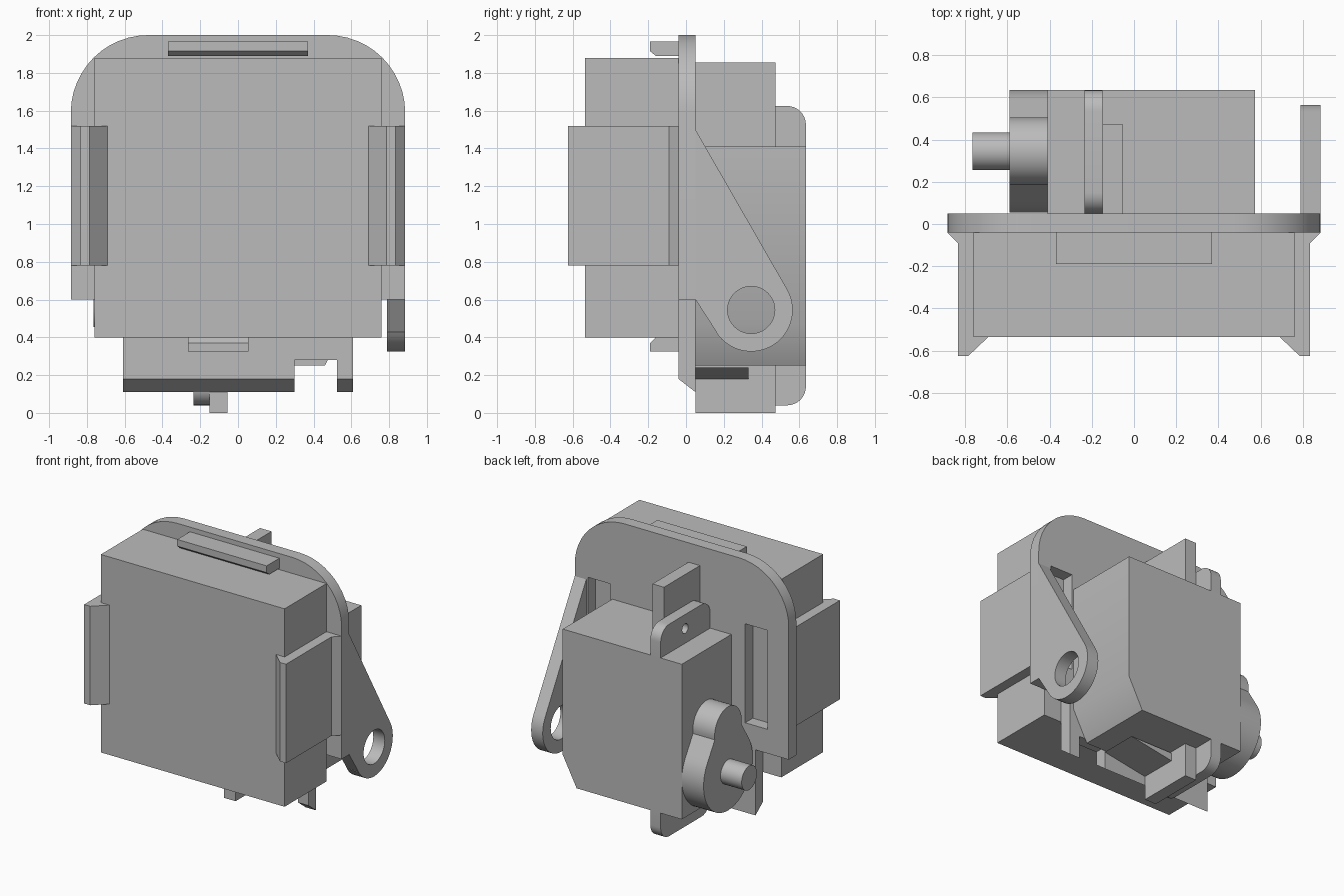
import bpy, bmesh, math

if "Cube" in bpy.data.objects:
    bpy.data.objects.remove(bpy.data.objects["Cube"])

grey = bpy.data.materials.new("plain grey")
grey.diffuse_color = (0.5, 0.5, 0.5, 1)
grey.use_nodes = True
grey.node_tree.nodes["Principled BSDF"].inputs["Base Color"].default_value = grey.diffuse_color


def arc(cx, cy, r, a0, a1, n=12):
    """Points on an arc, angles in degrees."""
    return [(cx + r * math.cos(math.radians(a0 + (a1 - a0) * i / n)),
             cy + r * math.sin(math.radians(a0 + (a1 - a0) * i / n))) for i in range(n + 1)]


def circle(cx, cy, r, n=40):
    return arc(cx, cy, r, 0, 360, n)[:-1]


def rect(u0, u1, v0, v1):
    return [(u0, v0), (u1, v0), (u1, v1), (u0, v1)]


def prism(name, axis, lo, hi, *loops):
    """Extrude an outline (further loops are holes) along an axis from lo to hi."""
    cu = bpy.data.curves.new(name, 'CURVE')
    cu.dimensions, cu.fill_mode, cu.extrude = '2D', 'BOTH', (hi - lo) / 2
    for pts in loops:
        s = cu.splines.new('POLY')
        s.points.add(len(pts) - 1)
        for p, (u, v) in zip(s.points, pts):
            p.co = (u, v, 0, 1)
        s.use_cyclic_u = True
    ob = bpy.data.objects.new(name, cu)
    bpy.context.collection.objects.link(ob)
    bpy.ops.object.select_all(action='DESELECT')
    ob.select_set(True)
    bpy.context.view_layer.objects.active = ob
    bpy.ops.object.convert(target='MESH')
    ob = bpy.context.object
    ob.name = name
    mid = (lo + hi) / 2
    bm = bmesh.new()
    bm.from_mesh(ob.data)
    bmesh.ops.remove_doubles(bm, verts=bm.verts, dist=1e-5)
    for v in bm.verts:
        u, w, d = v.co
        v.co = {'x': (mid + d, u, w), 'y': (u, mid + d, w), 'z': (u, w, mid + d)}[axis]
    bmesh.ops.recalc_face_normals(bm, faces=bm.faces)
    bm.to_mesh(ob.data)
    bm.free()
    ob.data.materials.clear()
    ob.data.materials.append(grey)
    bpy.ops.object.shade_smooth_by_angle(angle=math.radians(30))
    return ob


# Mounting plate with rounded top, stepped bottom and two clip slots
outline = ([(-0.61, 0.11), (0.30, 0.11), (0.30, 0.28), (0.525, 0.28), (0.525, 0.11),
            (0.61, 0.11), (0.61, 0.60), (0.885, 0.60)]
           + arc(0.475, 1.59, 0.41, 0, 90) + arc(-0.475, 1.59, 0.41, 90, 180)
           + [(-0.885, 0.60), (-0.61, 0.60)])
plate = prism("mounting_plate", 'y', -0.04, 0.05, outline,
              rect(-0.71, -0.525, 0.78, 1.52), rect(0.59, 0.775, 0.78, 1.52))
for v in plate.data.vertices:  # chamfer the lower front edge
    if v.co.z < 0.12 and v.co.y < 0:
        v.co.z = 0.18

# Front housing and its locating tabs
prism("front_housing", 'y', -0.535, -0.04, rect(-0.76, 0.76, 0.40, 1.88))
prism("top_tab", 'x', -0.37, 0.37, [(-0.19, 1.965), (-0.04, 1.965), (-0.04, 1.89),
                                    (-0.16, 1.89), (-0.19, 1.915)])
prism("bottom_tab", 'x', -0.265, 0.055, [(-0.19, 0.325), (-0.04, 0.325), (-0.04, 0.40),
                                         (-0.16, 0.40), (-0.19, 0.37)])

# Hooked side clips
hook = [(0.885, -0.04), (0.835, -0.09), (0.835, -0.625), (0.785, -0.625),
        (0.69, -0.535), (0.76, -0.535), (0.76, -0.04)]
for side, s in (("right", 1), ("left", -1)):
    prism("clip_" + side, 'z', 0.78, 1.52, [(s * x, y) for x, y in hook])

# Pivot arm with a round eye
prism("pivot_arm", 'x', 0.79, 0.885,
      [(-0.04, 0.60), (0.05, 0.60), (0.16, 0.43)] + arc(0.345, 0.545, 0.22, 212, 392, 28)
      + [(0.05, 1.50), (-0.04, 1.50)],
      circle(0.345, 0.545, 0.125))

# Motor body with one bevelled lower corner
prism("motor_body", 'y', 0.05, 0.635, [(-0.41, 0.25), (0.46, 0.25), (0.575, 0.47),
                                       (0.575, 1.41), (-0.41, 1.41)])

# Mounting ears above and below the body, each with a screw hole
r = 0.1
prism("ear_top", 'x', -0.235, -0.15,
      [(0.05, 1.40), (0.635, 1.40)] + arc(0.535, 1.525, r, 0, 90, 8)
      + arc(0.15, 1.525, r, 90, 180, 8), circle(0.345, 1.52, 0.036, 20))
prism("ear_bottom", 'x', -0.235, -0.15,
      [(0.635, 0.26), (0.05, 0.26)] + arc(0.15, 0.14, r, 180, 270, 8)
      + arc(0.535, 0.14, r, 270, 360, 8), circle(0.345, 0.145, 0.036, 20))

# Support posts behind the ears, and a small wedge under the body
prism("post_top", 'x', -0.15, -0.055, rect(0.05, 0.475, 1.41, 1.855))
prism("post_bottom", 'x', -0.15, -0.055, rect(0.05, 0.475, 0.0, 0.25))
prism("lower_wedge", 'y', 0.05, 0.33, [(-0.055, 0.18), (0.30, 0.24), (-0.055, 0.24)])

# Gear cover: large and small lobes joined by a neck, then the output shaft
cover = (arc(0.345, 0.545, 0.29, 146, 394, 40) + arc(0.345, 0.87, 0.16, -10, 190, 24))
prism("gear_cover", 'x', -0.59, -0.41, cover)
prism("output_shaft", 'x', -0.765, -0.59, circle(0.345, 0.545, 0.09))
